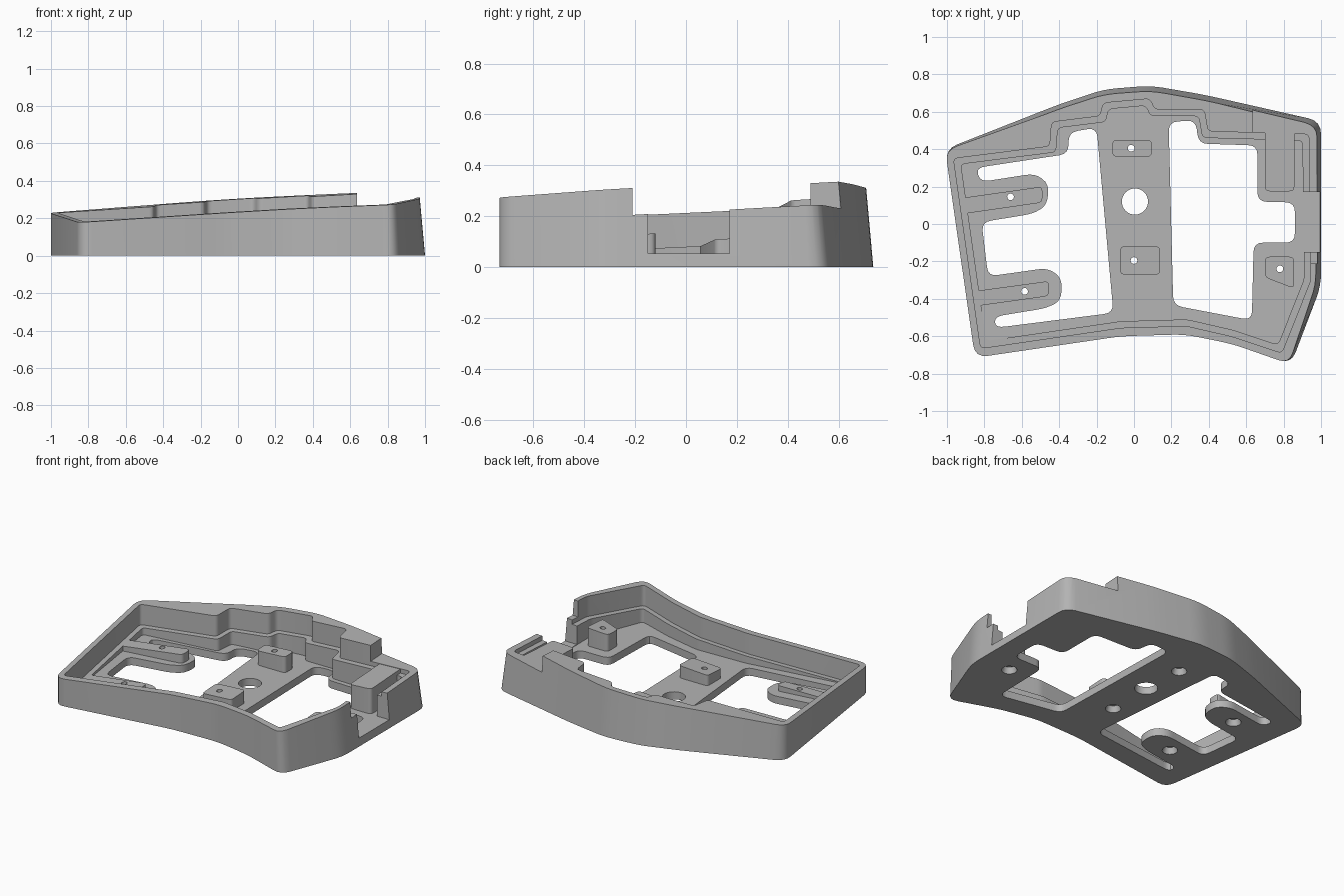
import bpy
import bmesh
import math
from mathutils import Vector

cube = bpy.data.objects.get("Cube")
if cube:
    bpy.data.objects.remove(cube, do_unlink=True)

mat = bpy.data.materials.new("case_grey")
mat.use_nodes = True
mat.diffuse_color = (0.46, 0.46, 0.46, 1)
mat.node_tree.nodes["Principled BSDF"].inputs["Base Color"].default_value = mat.diffuse_color

FLOOR = 0.05


def level(drop):
    """Plane parallel to the tilted rim, lowered by drop."""
    return lambda x, y: 0.266 + 0.058 * x + 0.055 * y - drop


def flat(z):
    return lambda x, y: z


RIM, LOW_RIM, SEAT = level(0), level(0.106), level(0.135)


def rounded(pts, r, n=4):
    """Round every corner of a polygon."""
    out = []
    pts = [Vector(p) for p in pts]
    for i, p in enumerate(pts):
        a, b = pts[i - 1] - p, pts[(i + 1) % len(pts)] - p
        s = p + a.normalized() * min(r, a.length * 0.45)
        e = p + b.normalized() * min(r, b.length * 0.45)
        for k in range(n + 1):
            t = k / n
            out.append(s * (1 - t) ** 2 + p * 2 * t * (1 - t) + e * t ** 2)
    return out


def inset(pts, d):
    """Move the sides of a clockwise polygon inwards."""
    out = []
    pts = [Vector(p) for p in pts]
    for i, p in enumerate(pts):
        u = (p - pts[i - 1]).normalized()
        v = (pts[(i + 1) % len(pts)] - p).normalized()
        nu, nv = Vector((u.y, -u.x)), Vector((v.y, -v.x))
        out.append(p + (nu + nv) * d / (1 + nu.dot(nv)))
    return out


def circle(x, y, r, n=32):
    return [(x + r * math.cos(math.tau * i / n), y + r * math.sin(math.tau * i / n))
            for i in range(n)]


def rect(x0, x1, y0, y1):
    return [(x0, y0), (x0, y1), (x1, y1), (x1, y0)]


def prism(name, pts, bottom, top, upper=None):
    """Solid between two height functions; upper may be another outline."""
    bm = bmesh.new()
    lo = [bm.verts.new((x, y, bottom(x, y))) for x, y in pts]
    hi = [bm.verts.new((x, y, top(x, y))) for x, y in (upper or pts)]
    bm.faces.new(lo)
    bm.faces.new(hi)
    for i in range(len(lo)):
        bm.faces.new((lo[i - 1], lo[i], hi[i], hi[i - 1]))
    bmesh.ops.recalc_face_normals(bm, faces=bm.faces)
    mesh = bpy.data.meshes.new(name)
    bm.to_mesh(mesh)
    bm.free()
    mesh.materials.append(mat)
    ob = bpy.data.objects.new(name, mesh)
    bpy.context.collection.objects.link(ob)
    return ob


def cut(ob, pts, bottom, top, upper=None):
    tool = prism("cutter", pts, bottom, top, upper)
    tool.hide_render = True
    mod = ob.modifiers.new("cut", "BOOLEAN")
    mod.operation, mod.solver, mod.object = "DIFFERENCE", "EXACT", tool
    bpy.context.view_layer.objects.active = ob
    bpy.ops.object.modifier_apply(modifier=mod.name)
    bpy.data.objects.remove(tool, do_unlink=True)


# Outer shell, with the back and right walls leaning inwards
outline = rounded([(-1.01, 0.4), (-0.4, 0.64), (-0.16, 0.72), (0.09, 0.74), (0.38, 0.69),
                   (1, 0.55), (1, -0.33), (0.84, -0.75), (0.52, -0.64), (0.27, -0.59),
                   (-0.07, -0.6), (-0.85, -0.715)], 0.07)


def lean(p):
    wx = min(max((p.x - 0.75) / 0.2, 0), 1)
    wy = min(max((p.y - 0.35) / 0.2, 0), 1)
    return p - Vector((wx, wy)) * 0.09 * RIM(p.x, p.y)


case = prism("case", outline, flat(0), RIM, [lean(p) for p in outline])

# Stepped cavity with a seat ledge above the floor
cavity = [(-0.965, 0.35), (-0.45, 0.415), (-0.44, 0.545), (-0.18, 0.577), (-0.165, 0.647),
          (0.085, 0.67), (0.11, 0.612), (0.375, 0.612), (0.395, 0.495), (0.935, 0.48),
          (0.945, -0.3), (0.79, -0.69), (0.52, -0.6), (0.28, -0.545), (-0.07, -0.555),
          (-0.82, -0.665)]
cut(case, rounded(cavity, 0.025), SEAT, flat(1))
cut(case, rounded(inset(cavity, 0.035), 0.025), flat(FLOOR), flat(1))

# Lowered rim at the back corner and side port
cut(case, rect(0.635, 1.2, -0.21, 1), LOW_RIM, flat(1))
cut(case, rect(0.87, 1.2, -0.15, 0.17), flat(FLOOR + 0.003), flat(1))

# Floor openings, leaving a centre spine and two arms
left_opening = [(-0.35, 0.49), (-0.2, 0.515), (-0.11, -0.475), (-0.74, -0.555), (-0.745, -0.495),
                (-0.47, -0.45), (-0.39, -0.41), (-0.385, -0.29), (-0.46, -0.235), (-0.78, -0.28),
                (-0.815, 0.01), (-0.54, 0.055), (-0.465, 0.1), (-0.455, 0.215), (-0.53, 0.27),
                (-0.82, 0.225), (-0.845, 0.3), (-0.35, 0.375)]
right_opening = [(0.185, 0.545), (0.33, 0.555), (0.345, 0.43), (0.66, 0.42), (0.66, 0.12),
                 (0.86, 0.115), (0.86, -0.1), (0.64, -0.1), (0.63, -0.515), (0.21, -0.435)]
for opening in (left_opening, right_opening):
    cut(case, rounded(opening, 0.05), flat(-1), flat(FLOOR + 0.001))
cut(case, circle(0.005, 0.12, 0.07), flat(-1), flat(1))

# Standoffs: outline and screw position
standoffs = {
    "back_standoff": (rect(-0.115, 0.095, 0.36, 0.45), (-0.015, 0.405)),
    "front_standoff": (rect(-0.075, 0.14, -0.27, -0.12), (0, -0.195)),
    "side_standoff": ([(0.7, -0.175), (0.855, -0.175), (0.855, -0.345), (0.7, -0.285)],
                      (0.78, -0.24)),
    "back_arm_standoff": ([(-0.49, 0.2), (-0.49, 0.115), (-0.92, 0.053), (-0.93, 0.138)],
                          (-0.66, 0.145)),
    "front_arm_standoff": ([(-0.455, -0.305), (-0.455, -0.385), (-0.85, -0.44), (-0.86, -0.36)],
                           (-0.585, -0.36)),
}
parts = [case]
for name, (shape, (x, y)) in standoffs.items():
    post = prism(name, rounded(shape, 0.025), flat(FLOOR - 0.004), SEAT)
    for ob in (post, case):
        cut(ob, circle(x, y, 0.018, 16), flat(-1), flat(1))
    cut(case, circle(x, y, 0.05), flat(-0.01), flat(0.04), circle(x, y, 0.035))
    parts.append(post)

# Tall block beside the lowered rim
parts.append(prism("corner_block", rounded(rect(0.7, 0.857, 0.175, 0.52), 0.025),
                   flat(FLOOR - 0.004), level(0.108)))

bpy.ops.object.select_all(action="DESELECT")
for ob in parts:
    ob.select_set(True)
bpy.context.view_layer.objects.active = case
bpy.ops.object.shade_smooth_by_angle(angle=math.radians(30))
